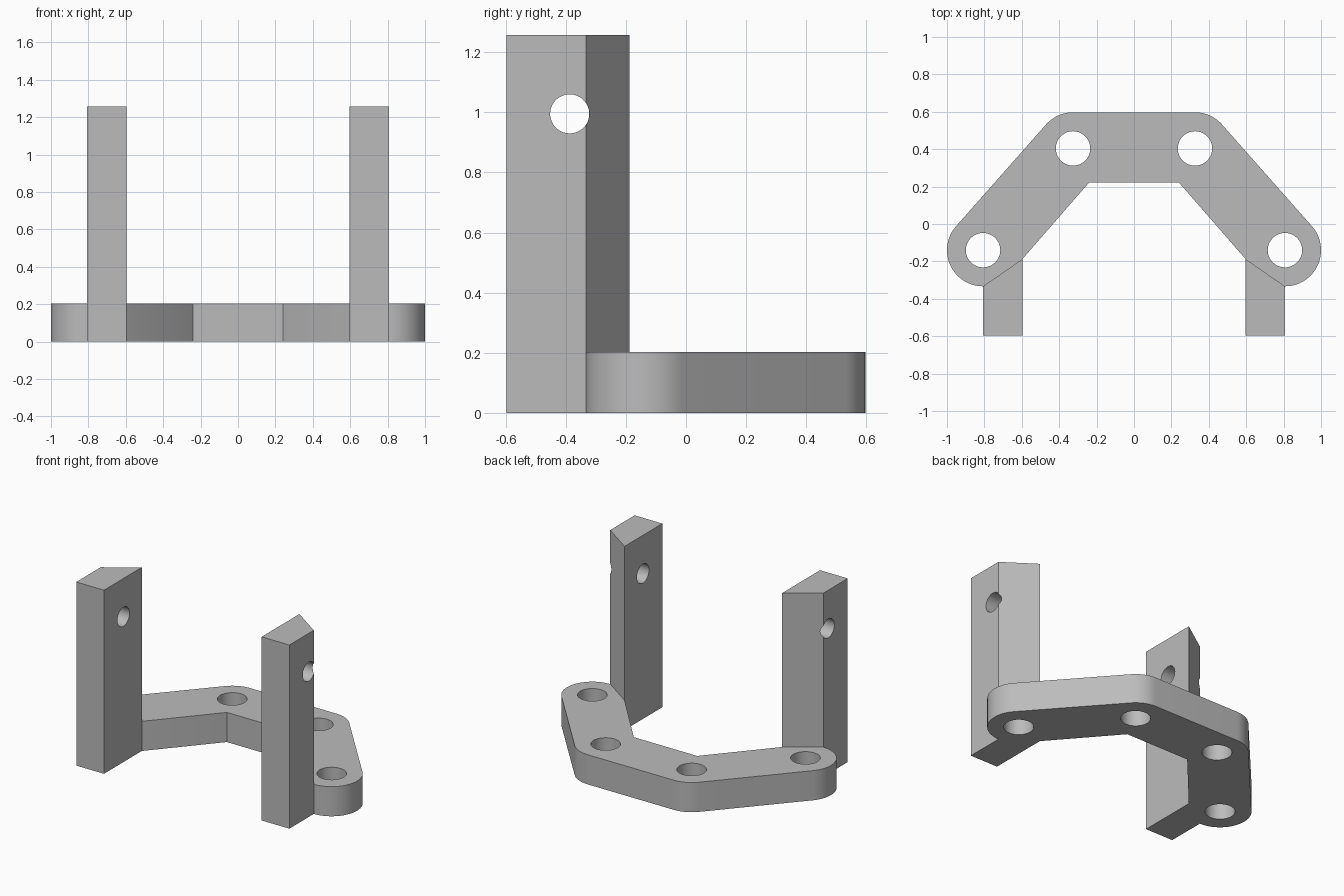
import bpy, bmesh, math
from mathutils import Vector

cube = bpy.data.objects.get("Cube")
if cube:
    bpy.data.objects.remove(cube, do_unlink=True)

BASE_H, POST_H = 0.203, 1.257
ROUND = 0.193
ELBOW = Vector((0.326, 0.404))
FOOT = Vector((0.807, -0.14))
POST_IN, POST_OUT, FRONT = 0.597, 0.807, -0.597
CUT_IN, CUT_OUT = (POST_IN, -0.188), (POST_OUT, -0.333)

grey = bpy.data.materials.new("plain grey")
grey.use_nodes = True
colour = (0.5, 0.5, 0.5, 1)
grey.diffuse_color = colour
grey.node_tree.nodes["Principled BSDF"].inputs["Base Color"].default_value = colour


def prism(name, outline, height):
    """Extrude a flat outline upward from the ground."""
    bm = bmesh.new()
    face = bm.faces.new([bm.verts.new((x, y, 0)) for x, y in outline])
    top = bmesh.ops.extrude_face_region(bm, geom=[face])["geom"]
    bmesh.ops.translate(bm, vec=(0, 0, height),
                        verts=[v for v in top if isinstance(v, bmesh.types.BMVert)])
    bmesh.ops.recalc_face_normals(bm, faces=bm.faces)
    mesh = bpy.data.meshes.new(name)
    bm.to_mesh(mesh)
    bm.free()
    obj = bpy.data.objects.new(name, mesh)
    bpy.context.collection.objects.link(obj)
    mesh.materials.append(grey)
    return obj


def drill(obj, centre, radius, rotation=(0, 0, 0)):
    """Bore a round through-hole."""
    bpy.ops.mesh.primitive_cylinder_add(vertices=64, radius=radius, depth=1,
                                        location=centre, rotation=rotation)
    cutter = bpy.context.object
    cutter.hide_render = True
    cutter.data.materials.append(grey)
    mod = obj.modifiers.new("hole", 'BOOLEAN')
    mod.operation, mod.solver, mod.object = 'DIFFERENCE', 'EXACT', cutter
    bpy.ops.object.select_all(action='DESELECT')
    bpy.context.view_layer.objects.active = obj
    obj.select_set(True)
    bpy.ops.object.modifier_apply(modifier=mod.name)
    bpy.data.objects.remove(cutter, do_unlink=True)


def smooth(obj):
    bpy.ops.object.select_all(action='DESELECT')
    bpy.context.view_layer.objects.active = obj
    obj.select_set(True)
    bpy.ops.object.shade_smooth_by_angle(angle=math.radians(25))


def arc(centre, start, end, steps):
    angles = [start + (end - start) * i / steps for i in range(steps + 1)]
    return [(centre.x + ROUND * math.cos(a), centre.y + ROUND * math.sin(a)) for a in angles]


# Angled base bracket: half outline, mirrored across x
run = ELBOW - FOOT
side = math.atan2(-run.x, run.y)
half = [(0.24, 0.222), CUT_IN]
half += arc(FOOT, -math.pi / 2, side, 32)
half += arc(ELBOW, side, math.pi / 2, 12)
bracket = prism("base_bracket", half + [(-x, y) for x, y in reversed(half)], BASE_H)
for sx in (1, -1):
    for c in (ELBOW, FOOT):
        drill(bracket, (sx * c.x, c.y, 0), 0.092)
smooth(bracket)

# Upright posts with slanted backs and a cross hole
for name, sx in (("left_post", 1), ("right_post", -1)):
    shape = [(POST_IN, FRONT), (POST_OUT, FRONT), CUT_OUT, CUT_IN]
    post = prism(name, [(sx * x, y) for x, y in shape], POST_H)
    drill(post, (sx * 0.7, -0.387, 0.995), 0.065, (0, math.pi / 2, 0))
    smooth(post)
